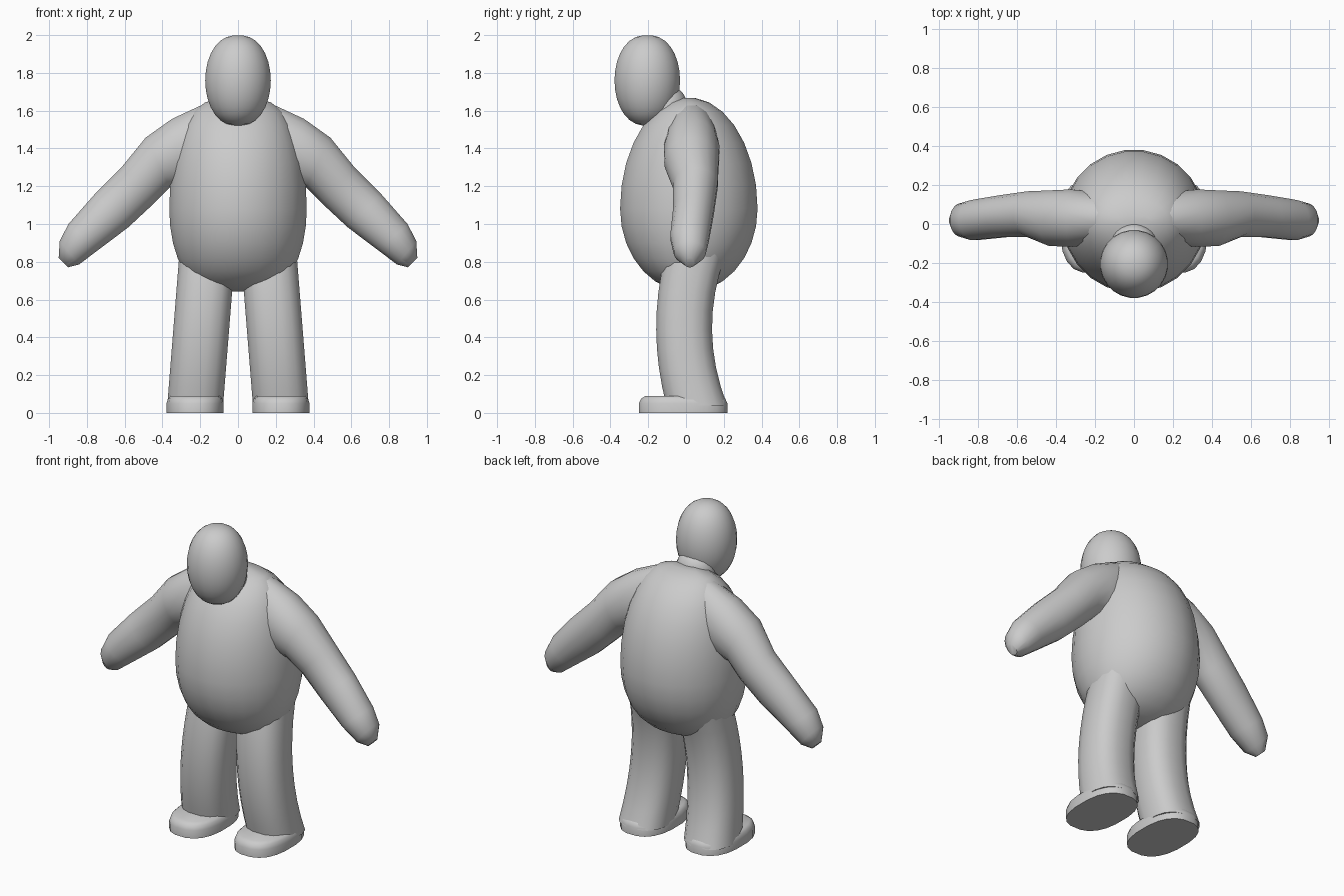
import bpy
import bmesh
from math import cos, sin, pi, radians, copysign
from mathutils import Vector

if "Cube" in bpy.data.objects:
    bpy.data.objects.remove(bpy.data.objects["Cube"])

GREY = (0.6, 0.6, 0.6, 1)
clay = bpy.data.materials.new("clay_grey")
clay.use_nodes = True
clay.diffuse_color = GREY
clay.node_tree.nodes["Principled BSDF"].inputs["Base Color"].default_value = GREY


def loft(name, rings, sides=20, power=1.0):
    """Skin rings of (centre, half axis u, half axis v) and cap both ends."""
    bm = bmesh.new()
    loops = []
    for centre, u, v in rings:
        loop = []
        for i in range(sides):
            angle = 2 * pi * (i + 0.5) / sides
            across, along = (copysign(abs(t) ** power, t) for t in (cos(angle), sin(angle)))
            loop.append(bm.verts.new(Vector(centre) + Vector(u) * across + Vector(v) * along))
        loops.append(loop)
    for low, high in zip(loops, loops[1:]):
        for i in range(sides):
            j = (i + 1) % sides
            bm.faces.new((low[i], low[j], high[j], high[i]))
    bm.faces.new(reversed(loops[0]))
    bm.faces.new(loops[-1])
    bmesh.ops.recalc_face_normals(bm, faces=bm.faces)
    mesh = bpy.data.meshes.new(name)
    bm.to_mesh(mesh)
    bm.free()
    mesh.materials.append(clay)
    part = bpy.data.objects.new(name, mesh)
    bpy.context.collection.objects.link(part)
    bpy.ops.object.select_all(action='DESELECT')
    part.select_set(True)
    bpy.context.view_layer.objects.active = part
    bpy.ops.object.shade_smooth_by_angle(angle=radians(50))


def level(x, y, z, half_width, half_depth):
    """Horizontal ring around a centre."""
    return (x, y, z), (half_width, 0, 0), (0, half_depth, 0)


def egg(name, y, z, width, depth, above, below, width_power, depth_power, steps=14):
    """Rounded body with its widest level at z and its own height above and below."""
    rings = []
    for i in range(steps + 1):
        latitude = radians(85) * (2 * i / steps - 1)
        rise = sin(latitude) * (above if latitude > 0 else below)
        rings.append(level(0, y, z + rise,
                           width * cos(latitude) ** width_power,
                           depth * cos(latitude) ** depth_power))
    loft(name, rings, sides=24)


def foot(name, side):
    """Flat sole, upright wall and a rounded upper edge."""
    rings = [level(side * 0.227, -0.015, z, 0.153 * size, 0.237 * size)
             for z, size in ((0, 1), (0.05, 1), (0.075, 0.95), (0.09, 0.85))]
    loft(name, rings, power=0.8)


def leg(name, side, steps=8):
    """Thick tube leaning inward, bowed forward at the knee."""
    rings = []
    for i in range(steps + 1):
        z = 0.04 + 0.8 * i / steps
        bow = (z - 0.45) ** 2
        rings.append(level(side * (0.23 - 0.08 * z), 0.4 * bow - 0.01, z,
                           0.15, 0.15 + 0.08 * bow))
    loft(name, rings, sides=16, power=0.8)


# Arm sections: upper edge x and z, lower edge x and z, middle y, half depth
ARM = (
    (0.1, 1.65, 0.14, 1.2, 0.03, 0.12),
    (0.2, 1.63, 0.22, 1.2, 0.03, 0.14),
    (0.35, 1.56, 0.3, 1.2, 0.03, 0.15),
    (0.49, 1.46, 0.36, 1.19, 0.03, 0.145),
    (0.62, 1.3, 0.44, 1.11, 0.05, 0.12),
    (0.76, 1.16, 0.58, 0.98, 0.04, 0.11),
    (0.9, 1, 0.74, 0.86, 0.02, 0.105),
    (0.945, 0.91, 0.84, 0.785, 0.02, 0.085),
    (0.95, 0.82, 0.9, 0.77, 0.02, 0.03),
)


def arm(name, side):
    """Tapering tube from inside the shoulder to a blunt hand."""
    rings = []
    for upper_x, upper_z, lower_x, lower_z, y, half_depth in ARM:
        upper = Vector((side * upper_x, y, upper_z))
        lower = Vector((side * lower_x, y, lower_z))
        rings.append(((upper + lower) / 2, (upper - lower) / 2, (0, half_depth, 0)))
    loft(name, rings, sides=16)


# Trunk and head
egg("torso", y=0.015, z=1.08, width=0.367, depth=0.367, above=0.59, below=0.44,
    width_power=0.6, depth_power=1)
egg("neck", y=-0.1, z=1.6, width=0.12, depth=0.11, above=0.12, below=0.12,
    width_power=0.6, depth_power=0.6)
egg("head", y=-0.205, z=1.76, width=0.175, depth=0.175, above=0.24, below=0.24,
    width_power=0.85, depth_power=0.85)

# Limbs on both sides
for label, side in (("left", 1), ("right", -1)):
    arm(label + "_arm", side)
    leg(label + "_leg", side)
    foot(label + "_foot", side)
